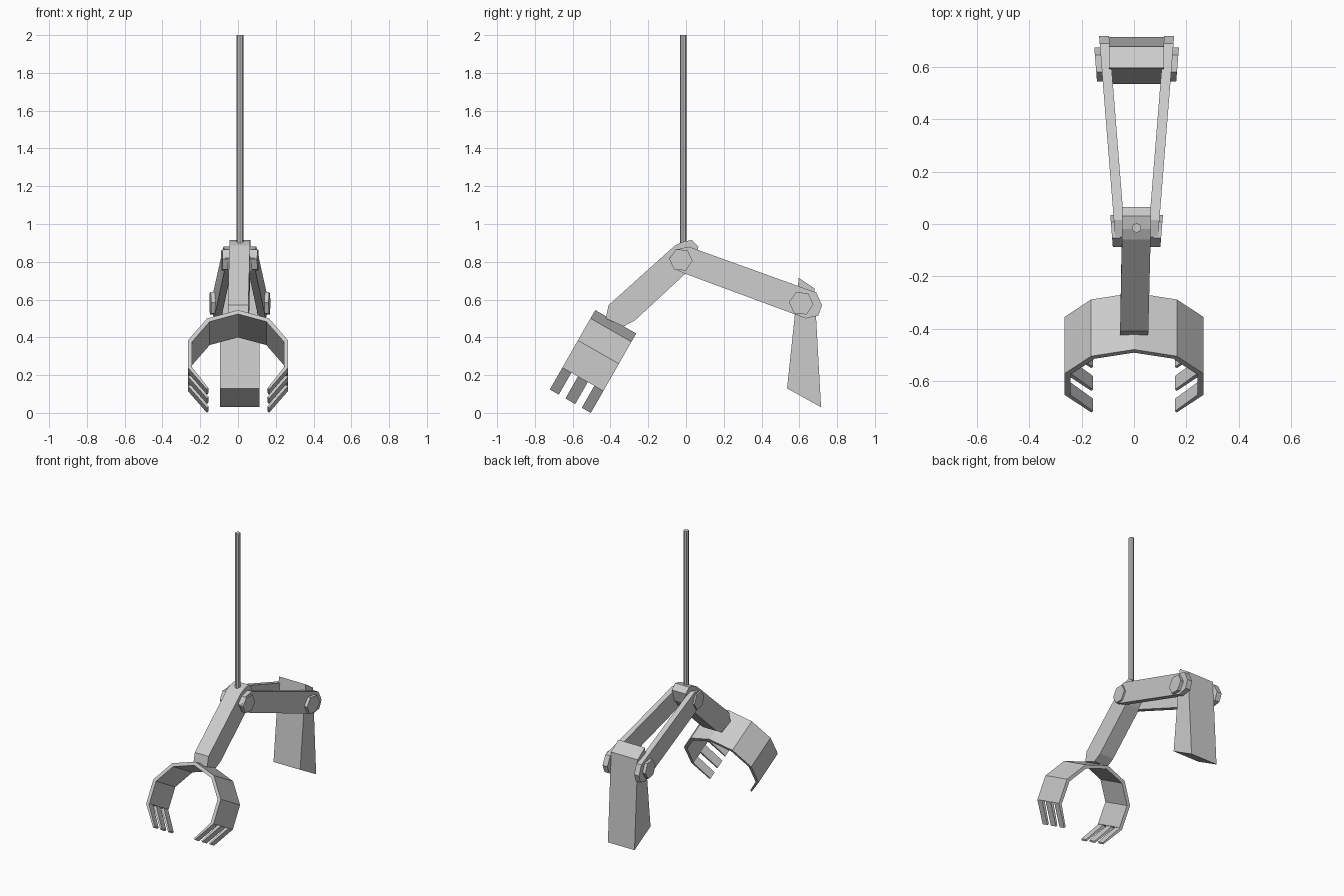
import bpy, bmesh
from math import sin, cos, radians, pi
from mathutils import Vector

if "Cube" in bpy.data.objects:
    bpy.data.objects.remove(bpy.data.objects["Cube"])

CX = 0.01  # symmetry plane of the arm assembly


def make_object(name, bm):
    bmesh.ops.recalc_face_normals(bm, faces=bm.faces)
    me = bpy.data.meshes.new(name)
    bm.to_mesh(me)
    bm.free()
    ob = bpy.data.objects.new(name, me)
    bpy.context.collection.objects.link(ob)
    return ob


def loft(bm, a, b):
    """Closed solid between two matching loops of points."""
    va = [bm.verts.new(p) for p in a]
    vb = [bm.verts.new(p) for p in b]
    n = len(a)
    bm.faces.new(va)
    bm.faces.new(vb[::-1])
    for i in range(n):
        j = (i + 1) % n
        bm.faces.new((va[i], va[j], vb[j], vb[i]))


def side_prism(name, profile, x0, x1):
    """Extrude a (y, z) profile between x0(y) and x1(y)."""
    bm = bmesh.new()
    loft(bm, [(x0(y), y, z) for y, z in profile],
         [(x1(y), y, z) for y, z in profile])
    return make_object(name, bm)


def polygon(cy, cz, r, n, turn):
    return [(cy + r * cos(turn + 2 * pi * i / n),
             cz + r * sin(turn + 2 * pi * i / n)) for i in range(n)]


# Upright rod
bpy.ops.mesh.primitive_cylinder_add(vertices=8, radius=0.018, depth=1.15,
                                    location=(CX, -0.015, 1.425))
bpy.context.object.name = "rod"

# Main arm, drifting slightly from the rod to the centre of the ring
arm = [(-0.06, 0.885), (-0.02, 0.905), (0.03, 0.915), (0.066, 0.88),
       (0.045, 0.80), (0.0, 0.74), (-0.27, 0.49), (-0.33, 0.458),
       (-0.425, 0.50), (-0.41, 0.57)]
side_prism("main_arm", arm,
           lambda y: CX - 0.055 + 0.02 * min(0, y),
           lambda y: CX + 0.055 + 0.025 * min(0, y))

# Pair of splayed rear links with hexagonal bolts
link = [(-0.05, 0.865), (0.015, 0.88), (0.69, 0.637), (0.72, 0.57),
        (0.70, 0.515), (0.635, 0.50), (0.0, 0.735), (-0.045, 0.755),
        (-0.088, 0.82)]
bolts = [("pivot_bolt", -0.027, 0.81, 0.062, 0.012),
         ("pad_bolt", 0.61, 0.58, 0.065, 0.022)]
for side, s in (("left", -1), ("right", 1)):
    def offset(extra, s=s):
        return lambda y: CX + s * (0.064 + 0.08 * (y + 0.05) + extra)
    side_prism("rear_link_" + side, link, offset(-0.02), offset(0.018))
    for name, cy, cz, r, out in bolts:
        side_prism(f"{name}_{side}", polygon(cy, cz, r, 6, -0.08),
                   offset(0), offset(0.018 + out))

# Rear pad hanging between the links
side_prism("rear_pad", [(0.597, 0.715), (0.68, 0.66), (0.715, 0.03), (0.535, 0.13)],
           lambda y: CX - 0.105, lambda y: CX + 0.105)

# Open ten-sided gripping ring, tilted forward
AXIS = Vector((0, 0.868, -0.496))
DOWN = Vector((0, -0.496, -0.868))
CENTRE = Vector((0, -0.372, 0.4825)) + DOWN * 0.268


def ring_point(deg, t, inset):
    a = radians(deg)
    return (CENTRE + Vector((1, 0, 0)) * (0.279 - inset) * sin(a)
            - DOWN * (0.268 - inset) * cos(a) + AXIS * t)


def section(deg, t0, t1, thick):
    return [ring_point(deg, t0, 0), ring_point(deg, t1, 0),
            ring_point(deg, t1, thick), ring_point(deg, t0, thick)]


bm = bmesh.new()
rows = [[bm.verts.new(p) for p in section(d, -0.125, 0.125, 0.024)]
        for d in range(-108, 109, 36)]
for r0, r1 in zip(rows, rows[1:]):
    for i in range(4):
        j = (i + 1) % 4
        bm.faces.new((r0[i], r0[j], r1[j], r1[i]))
bm.faces.new(rows[0])
bm.faces.new(rows[-1][::-1])
make_object("grip_ring", bm)

# Three flat fingers on each end of the ring
for side, s in (("left", -1), ("right", 1)):
    bm = bmesh.new()
    for t0, t1 in ((-0.125, -0.07), (-0.03, 0.03), (0.07, 0.125)):
        loft(bm, section(s * 108, t0, t1, 0.02), section(s * 144, t0, t1, 0.012))
    make_object("grip_fingers_" + side, bm)
